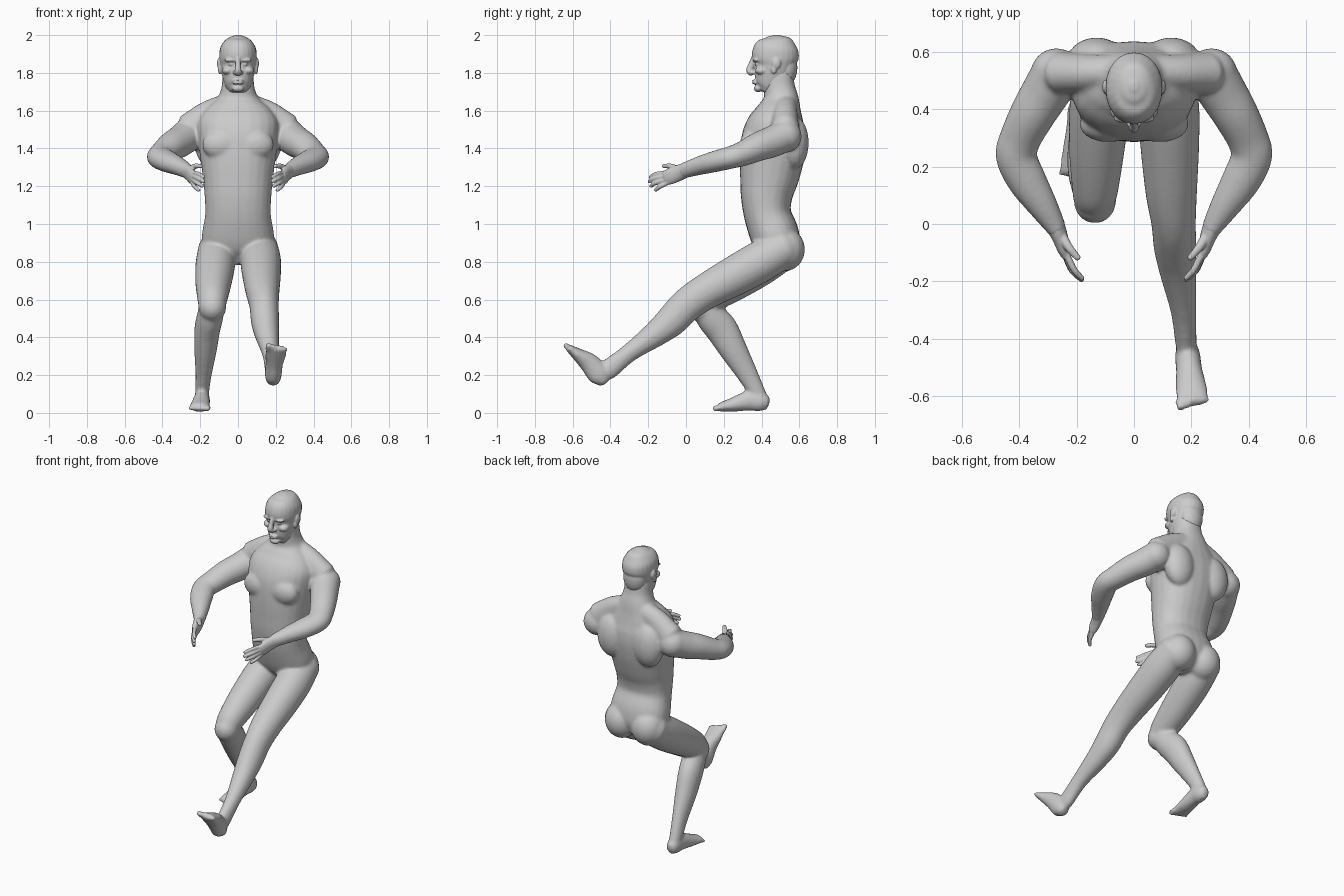
import bpy, bmesh, math
from mathutils import Vector, Matrix


def loft(bm, rows, square=1.0, dome=0.5, steps=5, sides=24):
    """Rounded tube through rows of (x, y, z, half width, half depth)."""
    rows = [Vector(r) for r in rows]
    ext = [2 * rows[0] - rows[1]] + rows + [2 * rows[-1] - rows[-2]]
    path = []
    for i in range(1, len(ext) - 2):
        p0, p1, p2, p3 = ext[i - 1:i + 3]
        for k in range(steps):
            t = k / steps
            path.append(0.5 * (2 * p1 + (p2 - p0) * t + (2 * p0 - 5 * p1 + 4 * p2 - p3) * t * t
                               + (3 * p1 - p0 - 3 * p2 + p3) * t ** 3))
    path.append(rows[-1])
    pts = [Vector(p[:3]) for p in path]
    stations = []
    for i, p in enumerate(path):
        tan = (pts[min(i + 1, len(pts) - 1)] - pts[max(i - 1, 0)]).normalized()
        stations.append((pts[i], tan, p[3], p[4]))

    def cap(st, sign):
        c, t, a, b = st
        return [(c + t * sign * dome * min(a, b) * math.sin(q), t, a * math.cos(q), b * math.cos(q))
                for q in (0.5, 1.0, 1.4)]
    stations = cap(stations[0], -1)[::-1] + stations + cap(stations[-1], 1)
    rings = []
    for c, t, a, b in stations:
        s = (Vector((1, 0, 0)) - t * t.x).normalized()
        u = t.cross(s)
        ring = []
        for k in range(sides):
            q = 2 * math.pi * k / sides
            cx, sy = math.cos(q), math.sin(q)
            cx = math.copysign(abs(cx) ** square, cx)
            sy = math.copysign(abs(sy) ** square, sy)
            ring.append(bm.verts.new(c + s * a * cx + u * b * sy))
        rings.append(ring)
    for r0, r1 in zip(rings, rings[1:]):
        for k in range(sides):
            j = (k + 1) % sides
            bm.faces.new((r0[k], r0[j], r1[j], r1[k]))
    bm.faces.new(rings[0][::-1])
    bm.faces.new(rings[-1])


def ball(bm, c, r):
    bmesh.ops.create_icosphere(bm, subdivisions=3, radius=1,
                               matrix=Matrix.Translation(c) @ Matrix.Diagonal((*r, 1)))


def pair(bm, c, r):
    for s in (1, -1):
        ball(bm, (s * c[0], c[1], c[2]), r)


def flip(rows, s):
    return [(s * r[0], *r[1:]) for r in rows]


def fuse(name, bm, voxel, smooth):
    """Merge the overlapping parts into one smooth skin."""
    bmesh.ops.recalc_face_normals(bm, faces=bm.faces)
    me = bpy.data.meshes.new(name)
    bm.to_mesh(me)
    bm.free()
    for p in me.polygons:
        p.use_smooth = True
    ob = bpy.data.objects.new(name, me)
    bpy.context.collection.objects.link(ob)
    m = ob.modifiers.new("skin", 'REMESH')
    m.mode = 'VOXEL'
    m.voxel_size = voxel
    m.use_smooth_shade = True
    m = ob.modifiers.new("soften", 'SMOOTH')
    m.factor = 0.5
    m.iterations = smooth
    return ob


# Torso and neck
bm = bmesh.new()
loft(bm, [(0, .50, .83, .13, .09), (0, .49, .88, .185, .118), (0, .467, .95, .19, .13),
          (0, .432, 1.05, .174, .125), (0, .427, 1.15, .177, .138), (0, .441, 1.25, .187, .157),
          (0, .455, 1.35, .2, .17), (0, .466, 1.45, .212, .172), (0, .48, 1.53, .215, .155),
          (0, .495, 1.60, .175, .12), (0, .503, 1.66, .115, .095), (0, .495, 1.72, .088, .083),
          (0, .487, 1.8, .082, .08)], square=.88)
pair(bm, (.09, .345, 1.42), (.1, .06, .08))      # chest
pair(bm, (.13, .575, 1.43), (.1, .075, .14))     # shoulder blades
pair(bm, (.095, .525, .865), (.105, .105, .115)) # buttocks

# Shoulders and arms
for s in (1, -1):
    loft(bm, flip([(.04, .53, 1.625, .07, .06), (.15, .525, 1.575, .08, .066),
                   (.25, .525, 1.5, .09, .075)], s))
    ball(bm, (s * .27, .525, 1.465), (.09, .088, .088))
    loft(bm, flip([(.27, .52, 1.465, .09, .085), (.31, .455, 1.435, .085, .083),
                   (.352, .385, 1.41, .08, .077), (.395, .30, 1.372, .073, .066),
                   (.41, .235, 1.352, .072, .06), (.372, .15, 1.33, .068, .056),
                   (.325, .075, 1.31, .055, .05), (.282, .005, 1.288, .04, .043),
                   (.268, -.02, 1.28, .033, .042)], s))

# Extended leg
loft(bm, [(.11, .53, .88, .10, .10), (.12, .40, .805, .108, .11), (.125, .26, .727, .102, .106),
          (.13, .11, .645, .09, .095), (.138, .005, .572, .078, .09), (.143, -.08, .485, .074, .084),
          (.153, -.165, .415, .064, .068), (.172, -.30, .318, .045, .049),
          (.18, -.40, .238, .038, .054), (.184, -.44, .215, .036, .05)])
loft(bm, [(.185, -.437, .168, .036, .036), (.187, -.46, .2, .044, .058), (.192, -.51, .262, .046, .054),
          (.2, -.577, .312, .056, .033), (.207, -.622, .345, .054, .019)])

# Supporting leg
loft(bm, [(-.11, .53, .87, .10, .10), (-.12, .40, .785, .105, .108), (-.13, .25, .69, .096, .1),
          (-.135, .13, .615, .082, .085), (-.138, .085, .575, .074, .074)])
ball(bm, (-.136, .08, .56), (.074, .078, .078))
loft(bm, [(-.138, .10, .56, .068, .075), (-.15, .14, .50, .07, .083), (-.163, .19, .44, .068, .086),
          (-.172, .25, .335, .06, .074), (-.182, .325, .205, .043, .056),
          (-.19, .375, .11, .037, .045), (-.19, .39, .07, .036, .045)])
loft(bm, [(-.19, .425, .052, .033, .04), (-.19, .395, .06, .042, .053), (-.192, .34, .066, .043, .055),
          (-.199, .25, .044, .051, .038), (-.205, .18, .03, .055, .024)])

# Toes on both feet
for k in range(5):
    d, back = (k - 2) * .023, .007 * k
    r = .017 - .0015 * k
    loft(bm, [(-.206 - d, .185, .028, r, r), (-.208 - d, .147 + back, .022, r, .9 * r)])
    loft(bm, [(.206 + d, -.615, .34, r, r), (.209 + d, -.64 + back, .36 - back, r, .9 * r)])
fuse("body", bm, .009, 8)

# Head
bm = bmesh.new()
loft(bm, [(0, .415, 1.705, .045, .04), (0, .43, 1.73, .066, .07), (0, .452, 1.78, .083, .095),
          (0, .468, 1.835, .093, .105), (0, .472, 1.88, .099, .124), (0, .476, 1.93, .095, .118),
          (0, .48, 1.97, .071, .09), (0, .48, 1.99, .042, .055), (0, .48, 1.998, .018, .022)],
     square=.95, dome=.2)
ball(bm, (0, .53, 1.83), (.075, .06, .1))             # back of skull
loft(bm, [(0, .36, 1.88, .013, .014), (0, .345, 1.84, .014, .017),
          (0, .336, 1.812, .018, .018), (0, .35, 1.795, .019, .014)])  # nose
pair(bm, (.016, .354, 1.802), (.012, .014, .01))      # nostrils
pair(bm, (.037, .37, 1.868), (.036, .018, .011))      # brows
pair(bm, (.036, .378, 1.845), (.017, .014, .009))     # eyes
pair(bm, (.055, .4, 1.812), (.03, .035, .022))        # cheekbones
for z in (1.759, 1.746):
    ball(bm, (0, .367, z), (.03, .018, .0065))        # lips
ball(bm, (0, .383, 1.718), (.032, .024, .02))         # chin
pair(bm, (.1, .478, 1.85), (.011, .024, .03))         # ears
pair(bm, (.096, .465, 1.82), (.01, .016, .028))
fuse("head", bm, .005, 3)

# Hands
fingers = [((.236, -.105, 1.272), (.208, -.16, 1.264), (.18, -.19, 1.248)),
           ((.238, -.11, 1.254), (.212, -.165, 1.241), (.18, -.196, 1.224)),
           ((.24, -.105, 1.236), (.217, -.16, 1.218), (.187, -.186, 1.2)),
           ((.242, -.095, 1.22), (.227, -.14, 1.196), (.206, -.162, 1.178))]
for s, name in ((1, "left_hand"), (-1, "right_hand")):
    bm = bmesh.new()
    loft(bm, flip([(.285, .01, 1.289, .036, .04), (.272, -.012, 1.281, .033, .041),
                   (.258, -.045, 1.268, .028, .043), (.246, -.085, 1.252, .022, .043),
                   (.238, -.11, 1.245, .016, .037)], s))
    for f in fingers:
        loft(bm, flip([(*p, r, r) for p, r in zip(f, (.0125, .0115, .0095))], s), sides=12)
    loft(bm, flip([(.255, -.035, 1.288, .018, .018), (.226, -.083, 1.306, .015, .014),
                   (.194, -.12, 1.306, .011, .011)], s), sides=12)
    fuse(name, bm, .004, 3)
